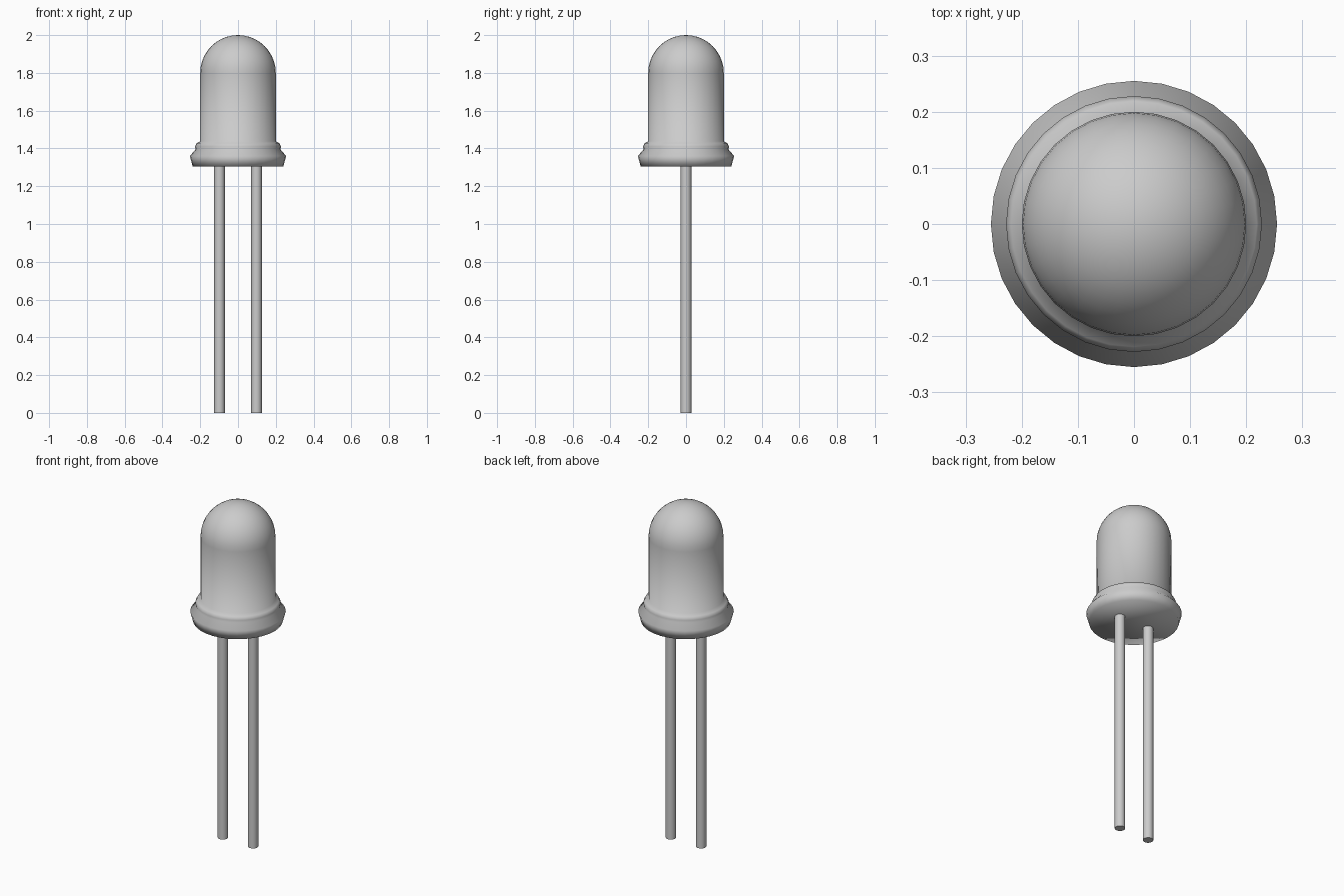
import bpy, bmesh, math

if "Cube" in bpy.data.objects:
    bpy.data.objects.remove(bpy.data.objects["Cube"])

SIDES = 32


def add_mesh(name, bm):
    bmesh.ops.recalc_face_normals(bm, faces=bm.faces)
    for f in bm.faces:
        f.smooth = True
    mesh = bpy.data.meshes.new(name)
    bm.to_mesh(mesh)
    bm.free()
    obj = bpy.data.objects.new(name, mesh)
    bpy.context.collection.objects.link(obj)
    return obj


def lathe(name, profile, sides):
    """Spin an (r, z) profile around z; ends are capped or closed to a pole."""
    bm = bmesh.new()
    rings = []
    for r, z in profile:
        if r == 0:
            rings.append([bm.verts.new((0, 0, z))] * sides)
        else:
            rings.append([bm.verts.new((r * math.cos(i * math.tau / sides),
                                        r * math.sin(i * math.tau / sides), z))
                          for i in range(sides)])
    for a, b in zip(rings, rings[1:]):
        for i in range(sides):
            j = (i + 1) % sides
            bm.faces.new(list(dict.fromkeys((a[i], a[j], b[j], b[i]))))
    for ring, (r, _) in ((rings[0], profile[0]), (rings[-1], profile[-1])):
        if r > 0:
            bm.faces.new(ring)
    return add_mesh(name, bm)


# Bulb: flanged base, stepped collar, straight wall and hemispherical dome
base = [(0.24, 1.305), (0.255, 1.36), (0.225, 1.395), (0.228, 1.41),
        (0.219, 1.428), (0.2, 1.438)]
STEPS = 10
dome = [(0.2 * math.cos(i * math.pi / 2 / STEPS),
         1.8 + 0.2 * math.sin(i * math.pi / 2 / STEPS)) for i in range(STEPS)]
lathe("bulb", base + dome + [(0, 2.0)], SIDES)

# Wire legs
for side, x in (("left", -0.098), ("right", 0.098)):
    leg = lathe(side + "_leg", [(0.028, 0), (0.028, 1.31)], 20)
    leg.location.x = x
    bpy.ops.object.select_all(action='DESELECT')
    leg.select_set(True)
    bpy.context.view_layer.objects.active = leg
    bpy.ops.object.shade_smooth_by_angle(angle=math.radians(40))
